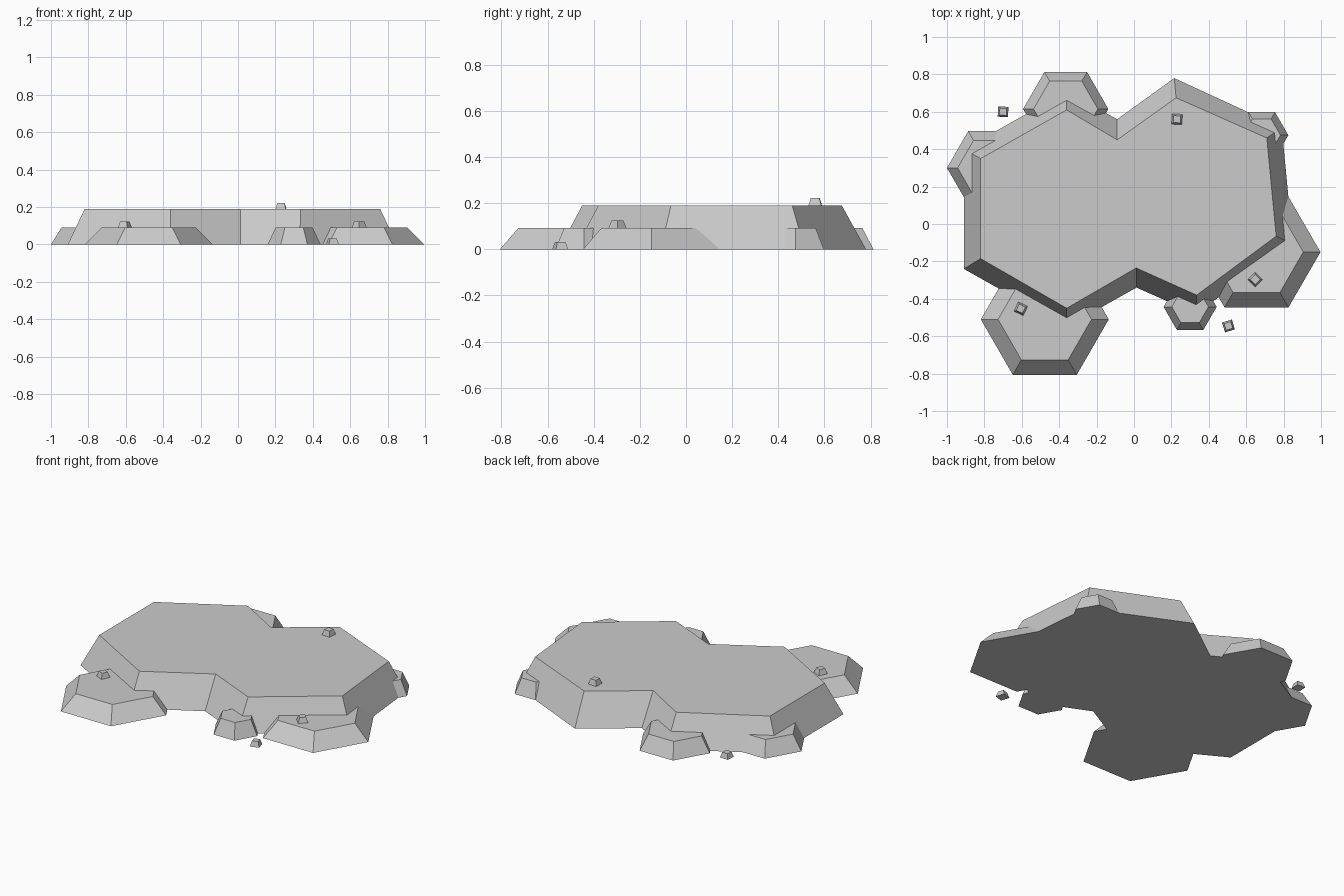
import bpy, math

if "Cube" in bpy.data.objects:
    bpy.data.objects.remove(bpy.data.objects["Cube"])

# One flat stone colour
stone = bpy.data.materials.new("grey_stone")
stone.diffuse_color = (0.6, 0.6, 0.6, 1)
stone.use_nodes = True
stone.node_tree.nodes["Principled BSDF"].inputs["Base Color"].default_value = stone.diffuse_color


def loft(name, bottom, top, z0, z1):
    """Closed solid between two outlines of equal point count."""
    n = len(bottom)
    verts = [(x, y, z0) for x, y in bottom] + [(x, y, z1) for x, y in top]
    faces = [tuple(reversed(range(n))), tuple(range(n, 2 * n))]
    faces += [(i, (i + 1) % n, (i + 1) % n + n, i + n) for i in range(n)]
    mesh = bpy.data.meshes.new(name)
    mesh.from_pydata(verts, [], faces)
    mesh.materials.append(stone)
    obj = bpy.data.objects.new(name, mesh)
    bpy.context.collection.objects.link(obj)
    return obj


def ring(cx, cy, r, sides, turn=0.0):
    return [(cx + r * math.cos(turn + math.tau * i / sides),
             cy + r * math.sin(turn + math.tau * i / sides)) for i in range(sides)]


# Main plateau with sloping sides
base = [(-0.91, -0.24), (-0.36, -0.55), (0.013, -0.34), (0.33, -0.48), (0.85, -0.11),
        (0.79, 0.515), (0.215, 0.78), (-0.09, 0.56), (-0.36, 0.71), (-0.91, 0.40)]
rim = [(-0.82, -0.185), (-0.36, -0.45), (0.012, -0.235), (0.335, -0.38), (0.76, -0.065),
       (0.71, 0.46), (0.225, 0.675), (-0.09, 0.45), (-0.36, 0.61), (-0.82, 0.35)]
loft("plateau", base, rim, 0, 0.19)

# Hexagonal ledges around the edge: x, y, bottom radius, top radius
ledges = {
    "front_left_ledge": (-0.477, -0.51, 0.342, 0.25),
    "right_ledge": (0.655, -0.15, 0.342, 0.25),
    "back_ledge": (-0.365, 0.615, 0.228, 0.172),
    "left_ledge": (-0.773, 0.30, 0.227, 0.17),
    "front_small_ledge": (0.30, -0.443, 0.142, 0.098),
    "back_right_small_ledge": (0.683, 0.475, 0.142, 0.1),
}
for name, (x, y, r0, r1) in ledges.items():
    loft(name, ring(x, y, r0, 6), ring(x, y, r1, 6), 0, 0.092)

# Little four-sided pebbles: x, y, z, turn in degrees
pebbles = [(-0.70, 0.60, 0, -3), (0.23, 0.56, 0.19, -3), (-0.605, -0.453, 0.092, -25),
           (0.648, -0.297, 0.092, 45), (0.505, -0.545, 0, 17)]
for i, (x, y, z, deg) in enumerate(pebbles):
    turn = math.radians(deg + 45)
    loft(f"pebble_{i + 1}", ring(x, y, 0.039, 4, turn), ring(x, y, 0.026, 4, turn), z, z + 0.032)
